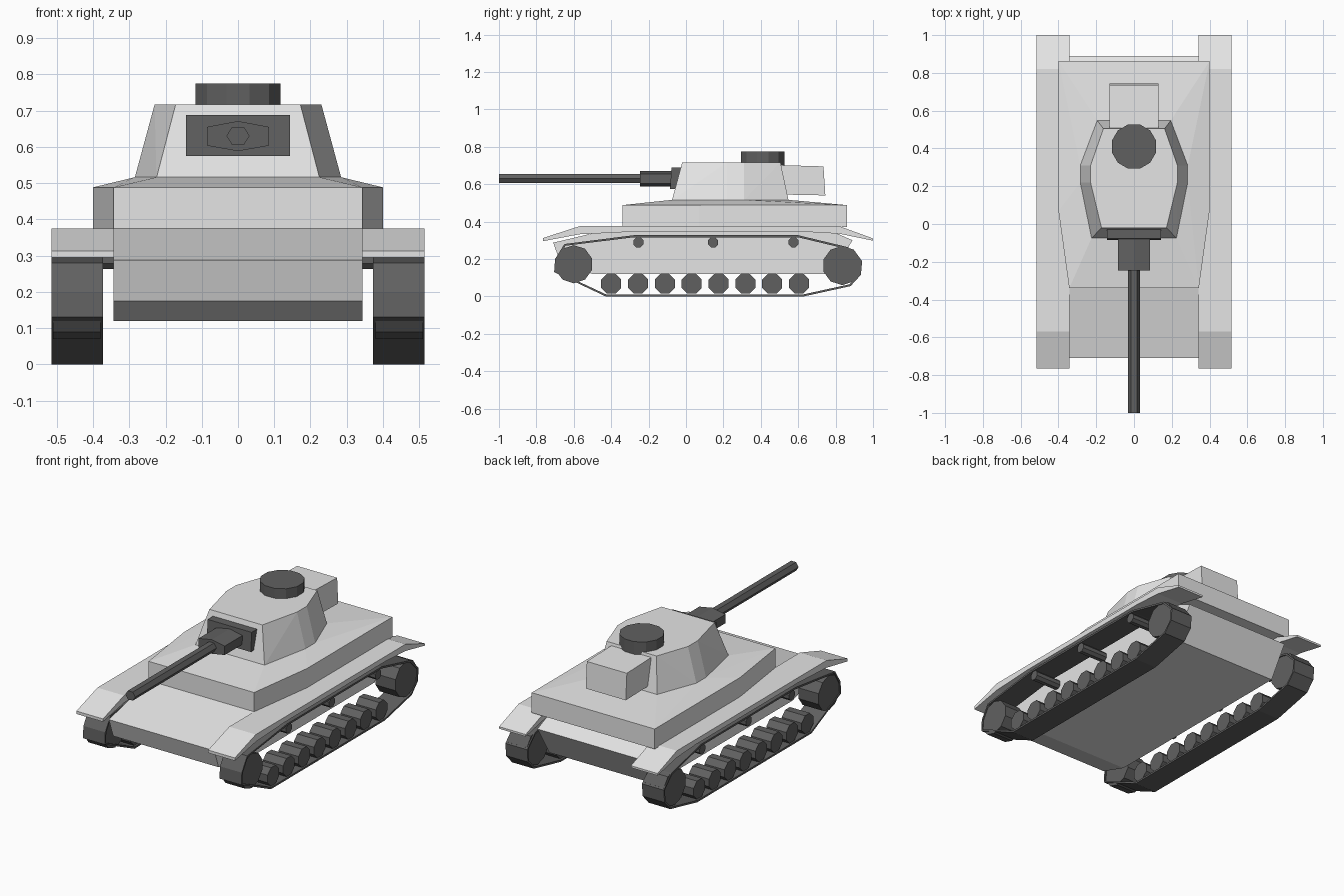
import bpy, bmesh, math
from mathutils import Vector

if "Cube" in bpy.data.objects:
    bpy.data.objects.remove(bpy.data.objects["Cube"])


def make_material(name, value):
    m = bpy.data.materials.new(name)
    m.diffuse_color = (value, value, value, 1)
    m.use_nodes = True
    m.node_tree.nodes["Principled BSDF"].inputs["Base Color"].default_value = m.diffuse_color
    return m


LIGHT = make_material("light_grey", 0.78)
DARK = make_material("dark_grey", 0.118)


def finish(name, bm, mat, fix_normals=True):
    if fix_normals:
        bmesh.ops.recalc_face_normals(bm, faces=bm.faces[:])
    me = bpy.data.meshes.new(name)
    bm.to_mesh(me)
    bm.free()
    me.materials.append(mat)
    ob = bpy.data.objects.new(name, me)
    bpy.context.collection.objects.link(ob)
    return ob


def hull(name, points, mat):
    """Convex solid around a set of points."""
    bm = bmesh.new()
    for p in points:
        bm.verts.new(p)
    res = bmesh.ops.convex_hull(bm, input=bm.verts[:])
    loose = [v for v in bm.verts if not v.link_faces]
    bmesh.ops.delete(bm, geom=loose, context='VERTS')
    bmesh.ops.dissolve_limit(bm, angle_limit=0.01, verts=bm.verts[:], edges=bm.edges[:])
    return finish(name, bm, mat)


def prism(name, profile, x0, x1, mat):
    """Side profile in (y, z), extruded along x."""
    bm = bmesh.new()
    a = [bm.verts.new((x0, y, z)) for y, z in profile]
    b = [bm.verts.new((x1, y, z)) for y, z in profile]
    n = len(profile)
    bm.faces.new(a)
    bm.faces.new(b)
    for i in range(n):
        j = (i + 1) % n
        bm.faces.new((a[i], a[j], b[j], b[i]))
    return finish(name, bm, mat)


def disc_points(y, z, r, sides):
    off = math.pi / sides
    return [(y + r * math.cos(off + 2 * math.pi * i / sides),
             z + r * math.sin(off + 2 * math.pi * i / sides)) for i in range(sides)]


def mirrored(half, z=None):
    """Mirror points over x; (x, y) points receive the given height."""
    pts = [p if z is None else (p[0], p[1], z) for p in half]
    return pts + [(-x, y, h) for x, y, h in pts]


# Lower hull with sloping nose and upright tail
prism("lower_hull", [(-0.34, 0.375), (-0.71, 0.287), (-0.67, 0.175), (-0.50, 0.12),
                     (0.78, 0.12), (0.89, 0.30), (0.72, 0.375)], -0.343, 0.343, LIGHT)

# Upper hull with a shallow roof rising to the turret base
deck = [(0.343, -0.34), (0.40, 0.07), (0.40, 0.862)]
base = [(0.225, -0.075), (0.285, 0.22), (0.285, 0.31), (0.195, 0.548)]
top = [(0.172, -0.02), (0.23, 0.22), (0.23, 0.31), (0.162, 0.505)]
hull("upper_hull", mirrored(deck, 0.37) + mirrored(deck, 0.488) + mirrored(base, 0.516), LIGHT)

# Turret, rear bin and cupola
hull("turret", mirrored(base, 0.514) + mirrored(top, 0.717), LIGHT)
hull("rear_bin", mirrored([(0.13, 0.49, 0.545), (0.13, 0.745, 0.54),
                           (0.13, 0.735, 0.695), (0.13, 0.49, 0.702)]), LIGHT)
ring = disc_points(0, 0.41, 0.121, 12)
hull("cupola", [(x, y, z) for x, y in ring for z in (0.70, 0.775)], DARK)

# Gun: mantlet plate, sleeve and barrel
hull("mantlet", mirrored([(0.143, -0.085, 0.575), (0.143, -0.078, 0.688),
                          (0.143, -0.02, 0.575), (0.143, -0.01, 0.688)]), DARK)
sleeve = [(0.085, 0.603), (0.085, 0.655), (0.0, 0.671), (0.0, 0.588)]
hull("gun_sleeve", mirrored([(x, y, z) for x, z in sleeve for y in (-0.245, -0.05)]), DARK)
hexagon = [(0.032 * math.cos(i * math.pi / 3), 0.63 + 0.029 * math.sin(i * math.pi / 3))
           for i in range(6)]
hull("gun_barrel", [(x, y, z) for x, z in hexagon for y in (-1.0, -0.2)], DARK)

# Running gear, repeated on both sides
belt = [(-0.43, 0.0), (0.63, 0.0), (0.88, 0.055), (0.935, 0.115), (0.942, 0.19), (0.87, 0.262),
        (0.60, 0.327), (-0.28, 0.327), (-0.65, 0.28), (-0.70, 0.20), (-0.705, 0.13)]
fender = [(-0.765, 0.312), (-0.57, 0.375), (0.82, 0.375), (1.0, 0.31), (1.0, 0.298),
          (0.82, 0.335), (0.64, 0.345), (-0.30, 0.345), (-0.57, 0.332), (-0.765, 0.295)]
road_wheels = [-0.40 + i * 0.1435 for i in range(8)]

for side, label in ((1, "right"), (-1, "left")):
    prism("fender_" + label, fender, side * 0.342, side * 0.515, LIGHT)

    # Track belt as a thin band
    bm = bmesh.new()
    x0, x1 = sorted((side * 0.373, side * 0.515))
    a = [bm.verts.new((x0, y, z)) for y, z in belt]
    b = [bm.verts.new((x1, y, z)) for y, z in belt]
    for i in range(len(belt)):
        j = (i + 1) % len(belt)
        bm.faces.new((a[i], a[j], b[j], b[i]))
    track = finish("track_" + label, bm, DARK, False)
    mod = track.modifiers.new("thickness", 'SOLIDIFY')
    mod.thickness = 0.011
    mod.offset = -1

    # Drive wheel, idler, road wheels and return rollers
    prism("front_wheel_" + label, disc_points(-0.60, 0.172, 0.102, 10),
          side * 0.38, side * 0.51, DARK)
    prism("rear_wheel_" + label, disc_points(0.835, 0.165, 0.105, 10),
          side * 0.38, side * 0.51, DARK)
    for i, y in enumerate(road_wheels):
        prism(f"road_wheel_{label}_{i + 1}", disc_points(y, 0.068, 0.058, 8),
              side * 0.38, side * 0.51, DARK)
    for i, y in enumerate((-0.255, 0.145, 0.575)):
        prism(f"return_roller_{label}_{i + 1}", disc_points(y, 0.289, 0.029, 8),
              side * 0.34, side * 0.51, DARK)
